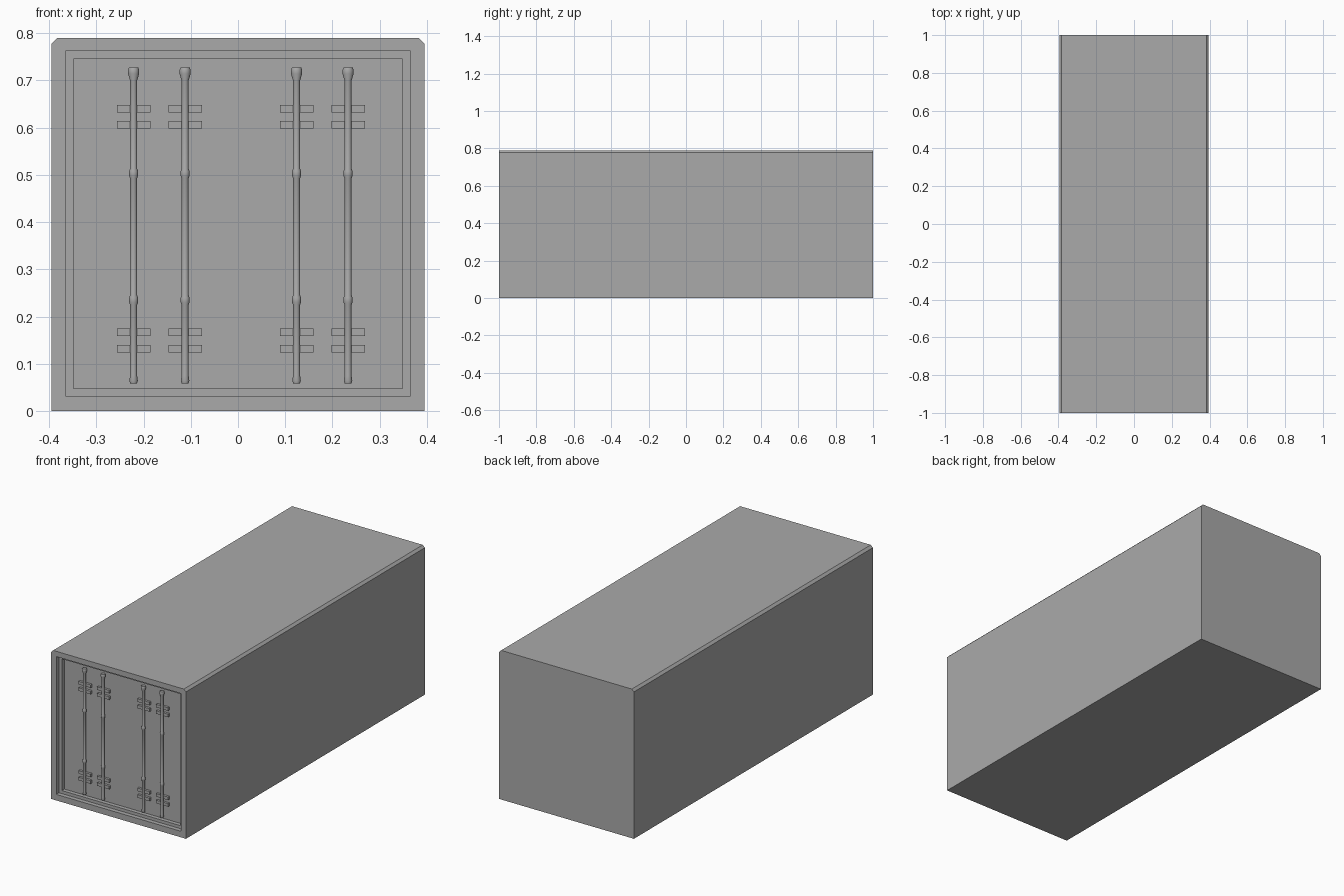
import bpy, bmesh, math
from mathutils import Vector

cube = bpy.data.objects.get("Cube")
if cube:
    bpy.data.objects.remove(cube)

grey = bpy.data.materials.new("container grey")
grey.use_nodes = True
color = (0.4, 0.4, 0.4, 1)
grey.diffuse_color = color
grey.node_tree.nodes["Principled BSDF"].inputs["Base Color"].default_value = color

HALF, HEIGHT, CHAMFER = 0.395, 0.79, 0.012
PANEL_Y = -0.956


def finish(name, bm):
    bmesh.ops.recalc_face_normals(bm, faces=bm.faces)
    mesh = bpy.data.meshes.new(name)
    bm.to_mesh(mesh)
    bm.free()
    mesh.materials.append(grey)
    obj = bpy.data.objects.new(name, mesh)
    bpy.context.collection.objects.link(obj)
    return obj


# Container body: chamfered section extruded along y, with a stepped door recess
bm = bmesh.new()
section = [(-HALF, 0), (HALF, 0), (HALF, HEIGHT - CHAMFER), (HALF - CHAMFER, HEIGHT),
           (CHAMFER - HALF, HEIGHT), (-HALF, HEIGHT - CHAMFER)]
front = bm.faces.new([bm.verts.new((x, -1, z)) for x, z in section])
back = bmesh.ops.extrude_face_region(bm, geom=[front], use_keep_orig=True)
bmesh.ops.translate(bm, vec=(0, 2, 0), verts=[g for g in back["geom"] if isinstance(g, bmesh.types.BMVert)])
bmesh.ops.delete(bm, geom=[front], context='FACES_ONLY')
outer = [v for v in bm.verts if v.co.y < 0]


def rectangle(half, low, high, y):
    return [bm.verts.new((x, y, z)) for x, z in ((-half, low), (half, low), (half, high), (-half, high))]


def bridge(a, b):
    for i in range(4):
        j = (i + 1) % 4
        bm.faces.new((a[i], a[j], b[j], b[i]))


rim = rectangle(0.365, 0.032, 0.762, -1)
step = rectangle(0.365, 0.032, 0.762, -0.977)
ledge = rectangle(0.348, 0.048, 0.745, -0.977)
panel = rectangle(0.348, 0.048, 0.745, PANEL_Y)
bl, br, r, tr, tl, l = sorted(outer, key=lambda v: math.atan2(v.co.z - HEIGHT / 2, v.co.x) % math.tau)[-2:] + \
    sorted(outer, key=lambda v: math.atan2(v.co.z - HEIGHT / 2, v.co.x) % math.tau)[:4]
for loop in ((bl, br, rim[1], rim[0]), (br, r, rim[2], rim[1]),
             (r, tr, tl, l, rim[3], rim[2]), (l, bl, rim[0], rim[3])):
    bm.faces.new(loop)
for a, b in ((rim, step), (step, ledge), (ledge, panel)):
    bridge(a, b)
bm.faces.new(panel)
finish("container_body", bm)

# Locking rods: lathed profile of (radius, z) with two collars and a flared head
PROFILE = [(0, 0.058), (0.007, 0.058), (0.009, 0.064), (0.0075, 0.075),
           (0.0075, 0.225), (0.0095, 0.23), (0.0095, 0.24), (0.0075, 0.245),
           (0.0075, 0.493), (0.0095, 0.498), (0.0095, 0.508), (0.0075, 0.513),
           (0.0075, 0.7), (0.0118, 0.714), (0.0118, 0.722), (0.01, 0.727), (0, 0.727)]
for number, x in enumerate((-0.221, -0.112, 0.124, 0.233), 1):
    bm = bmesh.new()
    verts = [bm.verts.new((x + rad, -0.969, z)) for rad, z in PROFILE]
    edges = [bm.edges.new(pair) for pair in zip(verts, verts[1:])]
    bmesh.ops.spin(bm, geom=verts + edges, cent=(x, -0.969, 0), axis=(0, 0, 1),
                   angle=math.tau, steps=16, use_duplicate=False)
    bmesh.ops.remove_doubles(bm, verts=bm.verts, dist=0.00005)
    rod = finish(f"locking_rod_{number}", bm)
    bpy.ops.object.select_all(action='DESELECT')
    rod.select_set(True)
    bpy.context.view_layer.objects.active = rod
    bpy.ops.object.shade_smooth_by_angle(angle=math.radians(35))

    # Bracket plates behind each rod
    bm = bmesh.new()
    for z in (0.132, 0.167, 0.606, 0.64):
        plate = bmesh.ops.create_cube(bm, size=1)["verts"]
        bmesh.ops.scale(bm, vec=(0.071, 0.013, 0.016), verts=plate)
        bmesh.ops.translate(bm, vec=Vector((x, PANEL_Y - 0.006, z)), verts=plate)
    finish(f"rod_brackets_{number}", bm)
